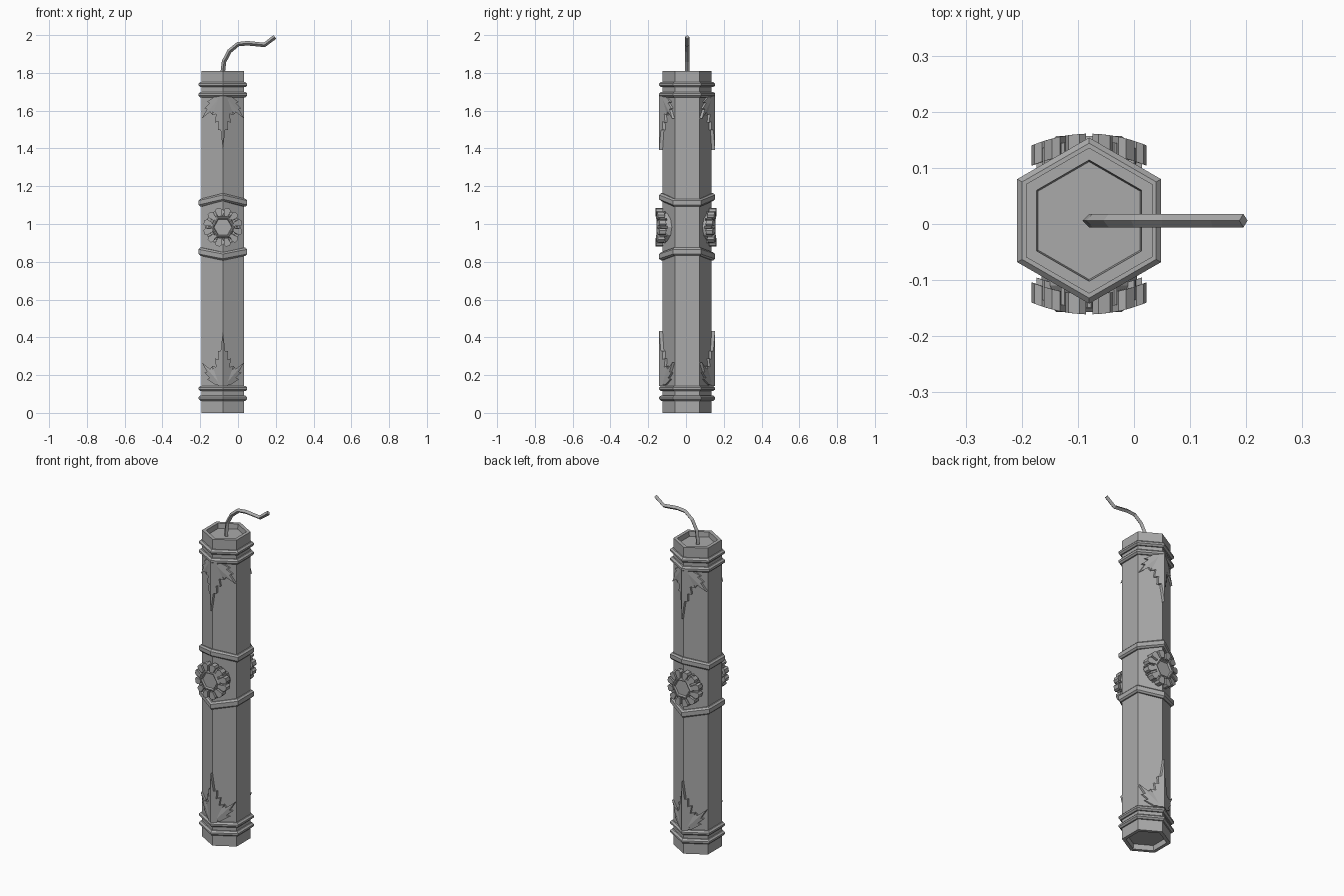
import bpy, bmesh
from math import sin, cos, pi, radians, hypot
from mathutils import Vector

if "Cube" in bpy.data.objects:
    bpy.data.objects.remove(bpy.data.objects["Cube"])

CX, CY, R = -0.08, 0.006, 0.13     # body axis and hexagon radius
SLOPE = 0.577                      # fall of the faces beside the front edge

grey = bpy.data.materials.new("plain grey")
grey.use_nodes = True
grey.diffuse_color = (0.4, 0.4, 0.4, 1)
grey.node_tree.nodes["Principled BSDF"].inputs["Base Color"].default_value = (0.4, 0.4, 0.4, 1)


def finish(name, bm, loc=(CX, CY, 0)):
    bmesh.ops.recalc_face_normals(bm, faces=bm.faces)
    me = bpy.data.meshes.new(name)
    bm.to_mesh(me)
    bm.free()
    me.materials.append(grey)
    ob = bpy.data.objects.new(name, me)
    ob.location = loc
    bpy.context.collection.objects.link(ob)
    return ob


def skin(bm, loops, closed=False):
    """Join loops of points with quads, capping the ends or closing the tube."""
    rows = [[bm.verts.new(p) for p in loop] for loop in loops]
    n = len(rows[0])
    pairs = list(zip(rows, rows[1:])) + ([(rows[-1], rows[0])] if closed else [])
    for a, b in pairs:
        for i in range(n):
            j = (i + 1) % n
            bm.faces.new((a[i], a[j], b[j], b[i]))
    if not closed:
        bm.faces.new(rows[0])
        bm.faces.new(rows[-1])


def hexagon(r, z, lift=0):
    """Hexagon with corners to front and back; lift moves those two corners."""
    return [(r * sin(k * pi / 3), r * cos(k * pi / 3), z + (lift if k % 3 == 0 else 0))
            for k in range(6)]


# Hexagonal stick with recessed ends
bm = bmesh.new()
skin(bm, [hexagon(r, z) for r, z in (
    (0.105, 0.03), (0.108, 0), (R, 0), (R, 1.81), (0.108, 1.81), (0.105, 1.78))])
finish("stick_body", bm)


# Bands around the stick; the middle ones peak at front and back
def band(name, z0, z1, lift=0):
    bm = bmesh.new()
    skin(bm, [hexagon(r, z, lift) for r, z in (
        (0.12, z0), (0.138, z0), (0.148, z0 + 0.009), (0.148, z1 - 0.009),
        (0.138, z1), (0.12, z1))], closed=True)
    finish(name, bm)


band("bottom_band_low", 0.064, 0.092)
band("bottom_band_high", 0.115, 0.143)
band("top_band_low", 1.67, 1.7)
band("top_band_high", 1.724, 1.752)
band("middle_band_low", 0.832, 0.875, -0.025)
band("middle_band_high", 1.092, 1.133, 0.03)


# Fuse with a square section
path = [Vector((x, 0, z)) for x, z in (
    (-0.08, 1.77), (-0.08, 1.81), (-0.074, 1.86), (-0.045, 1.915), (0, 1.952),
    (0.05, 1.957), (0.14, 1.948), (0.195, 1.99))]
loops = []
for i, p in enumerate(path):
    d = (path[min(i + 1, len(path) - 1)] - path[max(i - 1, 0)]).normalized()
    n, y = Vector((-d.z, 0, d.x)) * 0.012, Vector((0, 0.012, 0))
    loops.append([p + n, p + y, p - n, p - y])
bm = bmesh.new()
skin(bm, loops)
finish("fuse", bm, (0, CY, 0))

# Serrated half outlines as (sideways, along)
BLADE = [(0, 0), (0.025, 0), (0.045, 0.045), (0.038, 0.055), (0.058, 0.105), (0.036, 0.1),
         (0.042, 0.145), (0.024, 0.14), (0.026, 0.185), (0.012, 0.185), (0, 0.29)]
LOBE = [(0, 0), (0.022, 0.02), (0.036, 0.07), (0.02, 0.065), (0.024, 0.105),
        (0.011, 0.1), (0, 0.155)]


def leaf_half(bm, outline, base, angle, side, mirror, face, place, ridge):
    """One half of a ridged blade laid on the sloping faces."""
    c, s = cos(angle), sin(angle)
    top, low = [], []
    for u, v in outline:
        x = max(0, base[0] + side * u * c + v * s)
        z = base[1] - side * u * s + v * c
        h = ridge - 0.16 * u
        for row, height in ((top, h), (low, -0.008)):
            row.append((mirror * x, face * (R - SLOPE * x + height), place(max(z, 0))))
    skin(bm, [low, top])


# Leaf ornaments on the front and back edges, top and bottom
for face, where in ((-1, "front"), (1, "back")):
    for level, place in (("bottom", lambda z: 0.143 + z), ("top", lambda z: 1.682 - z)):
        bm = bmesh.new()
        for mirror in (-1, 1):
            leaf_half(bm, BLADE, (0, 0), 0, 1, mirror, face, place, 0.018)
            for side in (-1, 1):
                leaf_half(bm, LOBE, (0.012, 0.005), radians(40), side, mirror, face, place, 0.014)
        finish(f"{where}_{level}_leaf", bm)


# Flower medallions bent around the front and back edges
def bent(face, r, a, depth):
    x, z = r * cos(a), r * sin(a)
    return (x, face * (0.161 - 2 * x * x - depth), z)


for face, where in ((-1, "front"), (1, "back")):
    # Petals in pairs: long ones, with a short lower one between
    bm = bmesh.new()
    for k in range(12):
        mid = (k + 0.5) * pi / 6
        for a, wide, r, depth in ((mid, 0.2, 0.104, 0), (mid + pi / 12, 0.07, 0.094, 0.012)):
            shape = [(0.06, -0.8), (r - 0.01, -1), (r, -0.5), (r, 0.5), (r - 0.01, 1), (0.06, 0.8)]
            skin(bm, [[bent(face, q, a + t * wide, d) for q, t in shape]
                      for d in (0.036 + depth, depth)])
    finish(f"{where}_flower_petals", bm, (CX, 0, 0.983))

    # Backing disc reaching into the stick
    bm = bmesh.new()
    skin(bm, [[(r * cos(k * pi / 6), face * y, r * sin(k * pi / 6)) for k in range(12)]
              for r, y in ((0.085, 0.07), (0.085, 0.11), (0.07, 0.135))])
    finish(f"{where}_flower_backing", bm, (CX, 0, 0.983))

    # Hexagonal centre with a raised rim
    bm = bmesh.new()
    skin(bm, [[(r * cos(k * pi / 3), face * y, r * sin(k * pi / 3)) for k in range(6)]
              for r, y in ((0.068, 0.12), (0.066, 0.15), (0.058, 0.157), (0.052, 0.157),
                           (0.047, 0.147))])
    finish(f"{where}_flower_centre", bm, (CX, 0, 0.983))
